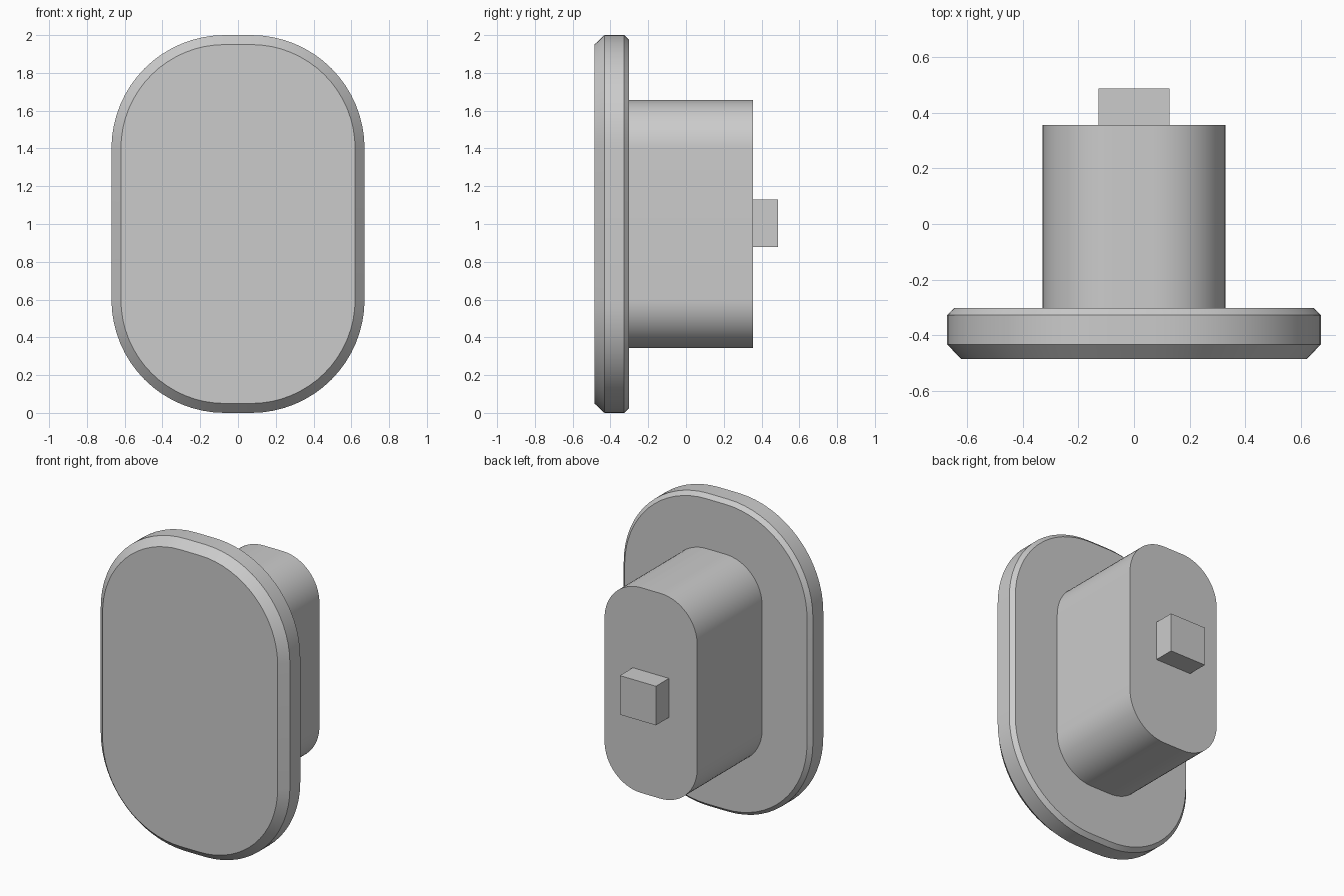
import bpy, bmesh, math

cube = bpy.data.objects.get("Cube")
if cube:
    bpy.data.objects.remove(cube, do_unlink=True)

GREY = (0.6, 0.6, 0.6, 1.0)
grey = bpy.data.materials.new("plain grey")
grey.use_nodes = True
grey.diffuse_color = GREY
grey.node_tree.nodes["Principled BSDF"].inputs["Base Color"].default_value = GREY

MID_Z = 1.0
STEPS = 16


def rounded_outline(half_w, half_h, radius):
    """Counter-clockwise rounded rectangle in x and z."""
    points = []
    for corner, (sx, sz) in enumerate([(1, 1), (-1, 1), (-1, -1), (1, -1)]):
        for i in range(STEPS + 1):
            a = math.pi / 2 * (corner + i / STEPS)
            points.append((sx * (half_w - radius) + radius * math.cos(a),
                           sz * (half_h - radius) + radius * math.sin(a)))
    return points


def loft(name, half_w, half_h, radius, layers):
    """Skin rounded outlines, each given as (y, inset), from front to back."""
    bm = bmesh.new()
    rings = []
    for y, inset in layers:
        outline = rounded_outline(half_w - inset, half_h - inset, radius - inset)
        rings.append([bm.verts.new((x, y, MID_Z + z)) for x, z in outline])
    bm.faces.new(rings[0])
    bm.faces.new(rings[-1][::-1])
    for a, b in zip(rings, rings[1:]):
        for i in range(len(a)):
            j = (i + 1) % len(a)
            bm.faces.new((a[i], b[i], b[j], a[j]))
    bmesh.ops.recalc_face_normals(bm, faces=bm.faces)
    mesh = bpy.data.meshes.new(name)
    bm.to_mesh(mesh)
    bm.free()
    mesh.materials.append(grey)
    obj = bpy.data.objects.new(name, mesh)
    bpy.context.collection.objects.link(obj)
    bpy.ops.object.select_all(action='DESELECT')
    obj.select_set(True)
    bpy.context.view_layer.objects.active = obj
    bpy.ops.object.shade_smooth_by_angle(angle=math.radians(25))
    return obj


# Wide front plate with a deep front chamfer and a small back chamfer
loft("front_plate", 0.67, 1.0, 0.6,
     [(-0.485, 0.05), (-0.432, 0), (-0.327, 0), (-0.302, 0.024)])

# Rounded stem behind the plate
loft("stem", 0.328, 0.657, 0.26, [(-0.302, 0), (0.355, 0)])

# Square peg on the back of the stem
bpy.ops.mesh.primitive_cube_add(size=1, location=(0, 0.416, 1.004))
peg = bpy.context.object
peg.name = "back_peg"
peg.scale = (0.256, 0.142, 0.25)
bpy.ops.object.transform_apply(location=False, rotation=False, scale=True)
peg.data.materials.append(grey)
